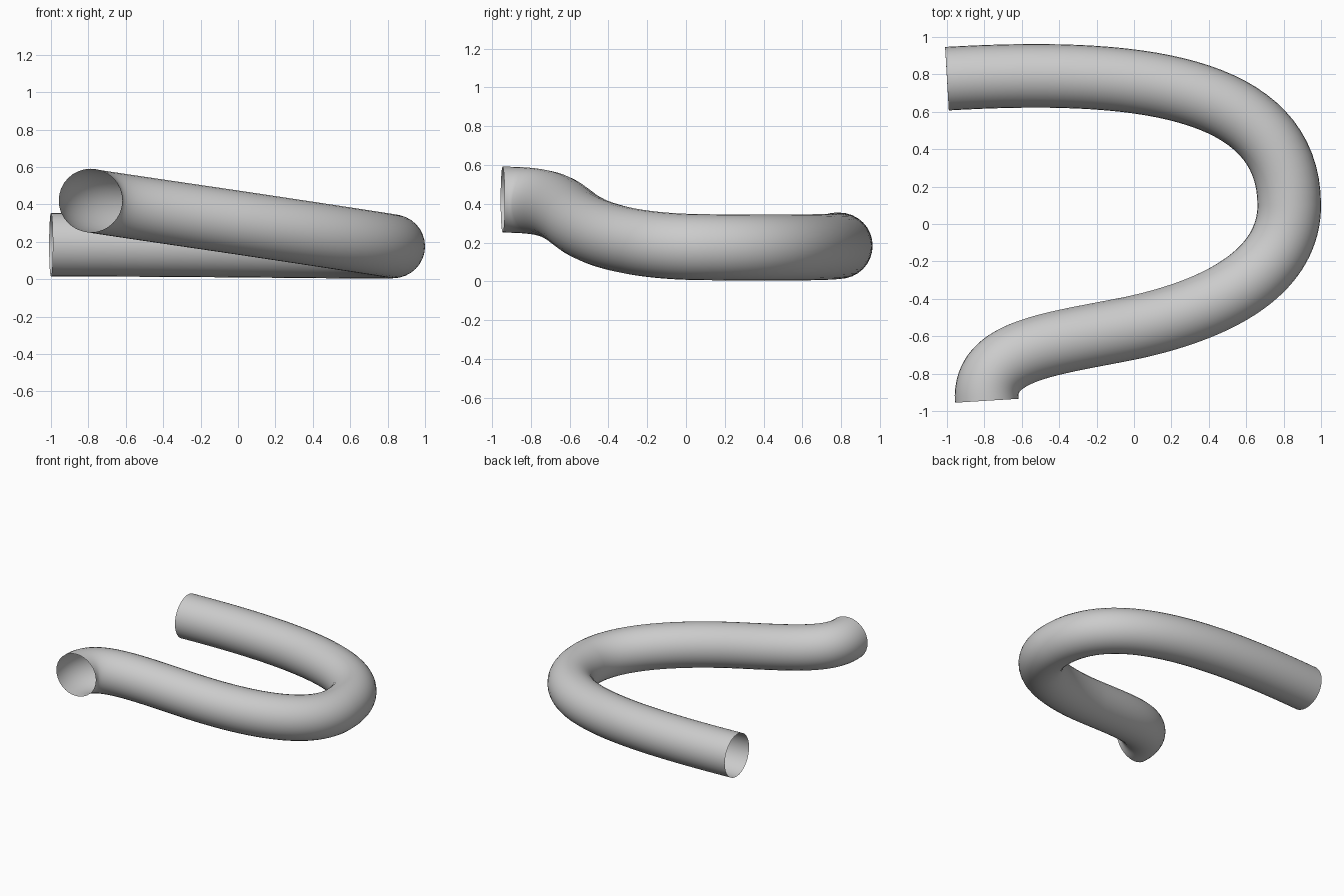
import bpy

if "Cube" in bpy.data.objects:
    bpy.data.objects.remove(bpy.data.objects["Cube"])

RADIUS = 0.17

# Centre line of the tube: left handle, point, right handle
path = [
    ((-1.3, 0.76, 0.185), (-1.0, 0.777, 0.185), (0.0, 0.835, 0.184)),
    ((0.83, 0.75, 0.168), (0.83, 0.10, 0.176), (0.83, -0.233, 0.178)),
    ((0.50, -0.443, 0.228), (0.0, -0.553, 0.303), (-0.45, -0.645, 0.369)),
    ((-0.805, -0.67, 0.421), (-0.788, -0.945, 0.421), (-0.78, -1.1, 0.421)),
]

# Open-ended round tube swept along the path
curve = bpy.data.curves.new("bent_pipe", "CURVE")
curve.dimensions = "3D"
curve.bevel_depth = RADIUS
curve.bevel_resolution = 14
curve.resolution_u = 32
curve.use_fill_caps = False
curve.twist_mode = "MINIMUM"

spline = curve.splines.new("BEZIER")
spline.bezier_points.add(len(path) - 1)
for bp, (left, co, right) in zip(spline.bezier_points, path):
    bp.handle_left_type = bp.handle_right_type = "FREE"
    bp.co = co
    bp.handle_left = left
    bp.handle_right = right

pipe = bpy.data.objects.new("bent_pipe", curve)
bpy.context.collection.objects.link(pipe)

# Turn into a smooth-shaded mesh
bpy.context.view_layer.objects.active = pipe
pipe.select_set(True)
bpy.ops.object.convert(target="MESH")
bpy.ops.object.shade_smooth()
